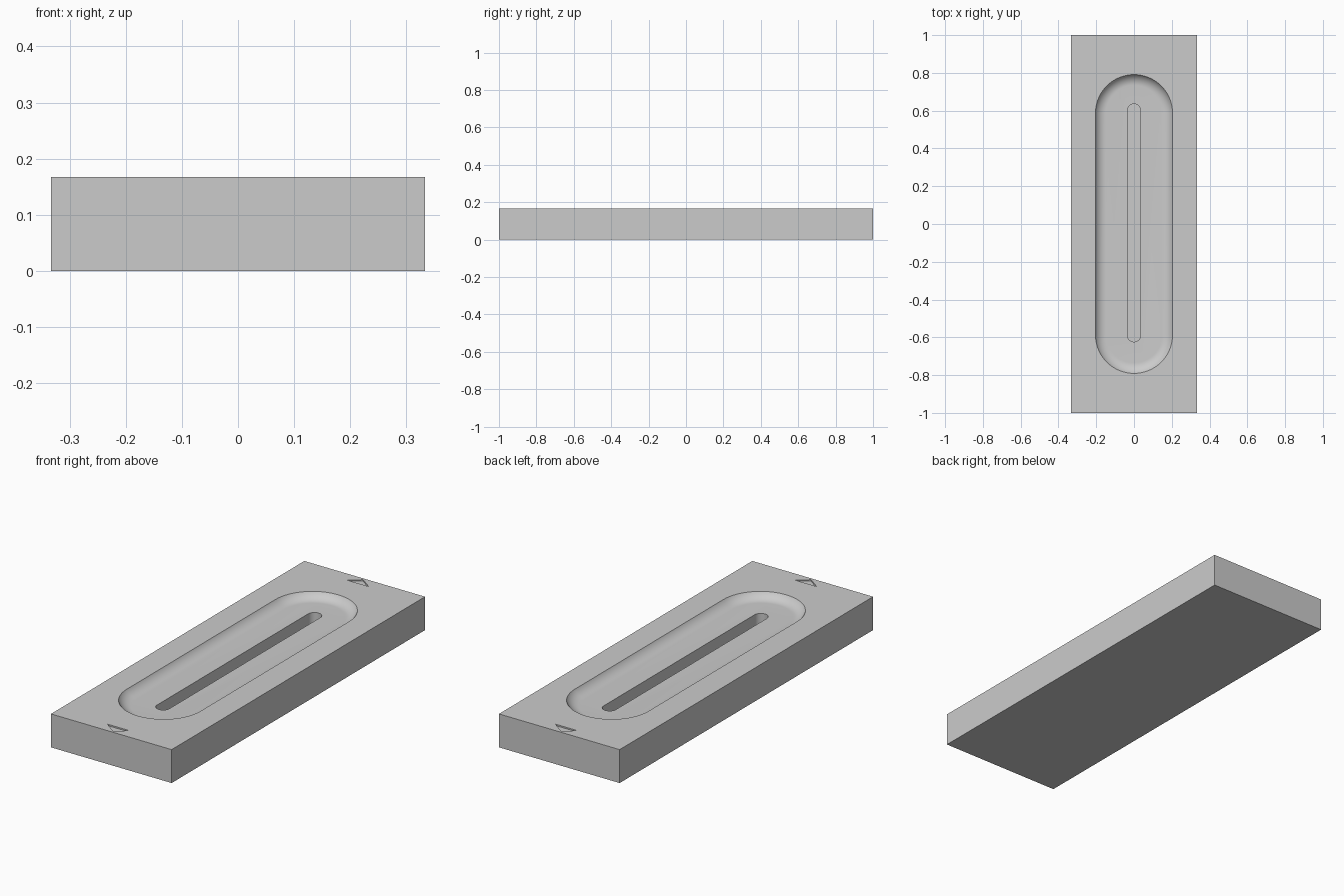
import bpy, bmesh
from math import pi, cos, sin, radians

cube = bpy.data.objects.get("Cube")
if cube:
    bpy.data.objects.remove(cube, do_unlink=True)

HEIGHT = 0.167
FLOOR = HEIGHT - 0.032        # floor of the rounded basin
SLOT_FLOOR = 0.067

grey = bpy.data.materials.new("plain grey")
grey.use_nodes = True
colour = (0.6, 0.6, 0.6, 1)
grey.diffuse_color = colour
grey.node_tree.nodes["Principled BSDF"].inputs["Base Color"].default_value = colour


def make_object(name, bm):
    bmesh.ops.recalc_face_normals(bm, faces=bm.faces)
    mesh = bpy.data.meshes.new(name)
    bm.to_mesh(mesh)
    bm.free()
    mesh.materials.append(grey)
    obj = bpy.data.objects.new(name, mesh)
    bpy.context.collection.objects.link(obj)
    return obj


def loft(name, rings):
    """Closed solid through a stack of equal-length outlines."""
    bm = bmesh.new()
    loops = [[bm.verts.new(p) for p in ring] for ring in rings]
    n = len(loops[0])
    for low, high in zip(loops, loops[1:]):
        for i in range(n):
            j = (i + 1) % n
            bm.faces.new((low[i], low[j], high[j], high[i]))
    bm.faces.new(loops[0][::-1])
    bm.faces.new(loops[-1])
    return make_object(name, bm)


def stadium(radius, half_straight, z, centre_y=0, steps=32):
    """Outline with two straight sides and two half-round ends."""
    ring = []
    for end in (1, -1):
        for i in range(steps + 1):
            a = pi * i / steps + (0 if end > 0 else pi)
            ring.append((radius * cos(a), centre_y + end * half_straight + radius * sin(a), z))
    return ring


# Slab
bm = bmesh.new()
bmesh.ops.create_cube(bm, size=1)
bmesh.ops.scale(bm, verts=bm.verts, vec=(0.667, 2, HEIGHT))
bmesh.ops.translate(bm, verts=bm.verts, vec=(0, 0, HEIGHT / 2))
slab = make_object("slab", bm)

# Basin with a curved edge that runs smoothly into the flat floor
rim, arc = 0.204, 0.066
depth = HEIGHT - FLOOR
cove = (2 * arc * depth - depth ** 2) ** 0.5
rings = []
for i in range(13):
    t = i / 12
    run = cove * sin(t * pi / 2)
    rise = arc - (arc ** 2 - run ** 2) ** 0.5
    rings.append(stadium(rim - cove + run, 0.587, FLOOR + rise))
rings.append(stadium(rim, 0.587, HEIGHT + 0.05))
basin = loft("basin_cutter", rings)

# Narrow slot in the basin floor
slot = loft("slot_cutter", [stadium(0.034, 0.596, z, 0.006) for z in (SLOT_FLOOR, HEIGHT + 0.1)])

# Shallow engraved arrow at each end, pointing outwards
cutters = [basin, slot]
for label, side in (("front", -1), ("back", 1)):
    outline = [(-0.062, side * 0.943), (0.062, side * 0.943), (0, side * 0.988)]
    cutters.append(loft(label + "_arrow_cutter",
                        [[(x, y, z) for x, y in outline] for z in (HEIGHT - 0.007, HEIGHT + 0.05)]))

# Cut everything out of the slab
bpy.context.view_layer.objects.active = slab
slab.select_set(True)
for cutter in cutters:
    cutter.hide_render = True
    mod = slab.modifiers.new(cutter.name, 'BOOLEAN')
    mod.operation = 'DIFFERENCE'
    mod.solver = 'EXACT'
    mod.object = cutter
    bpy.ops.object.modifier_apply(modifier=mod.name)
for cutter in cutters:
    bpy.data.objects.remove(cutter, do_unlink=True)

bpy.ops.object.shade_smooth_by_angle(angle=radians(25))
